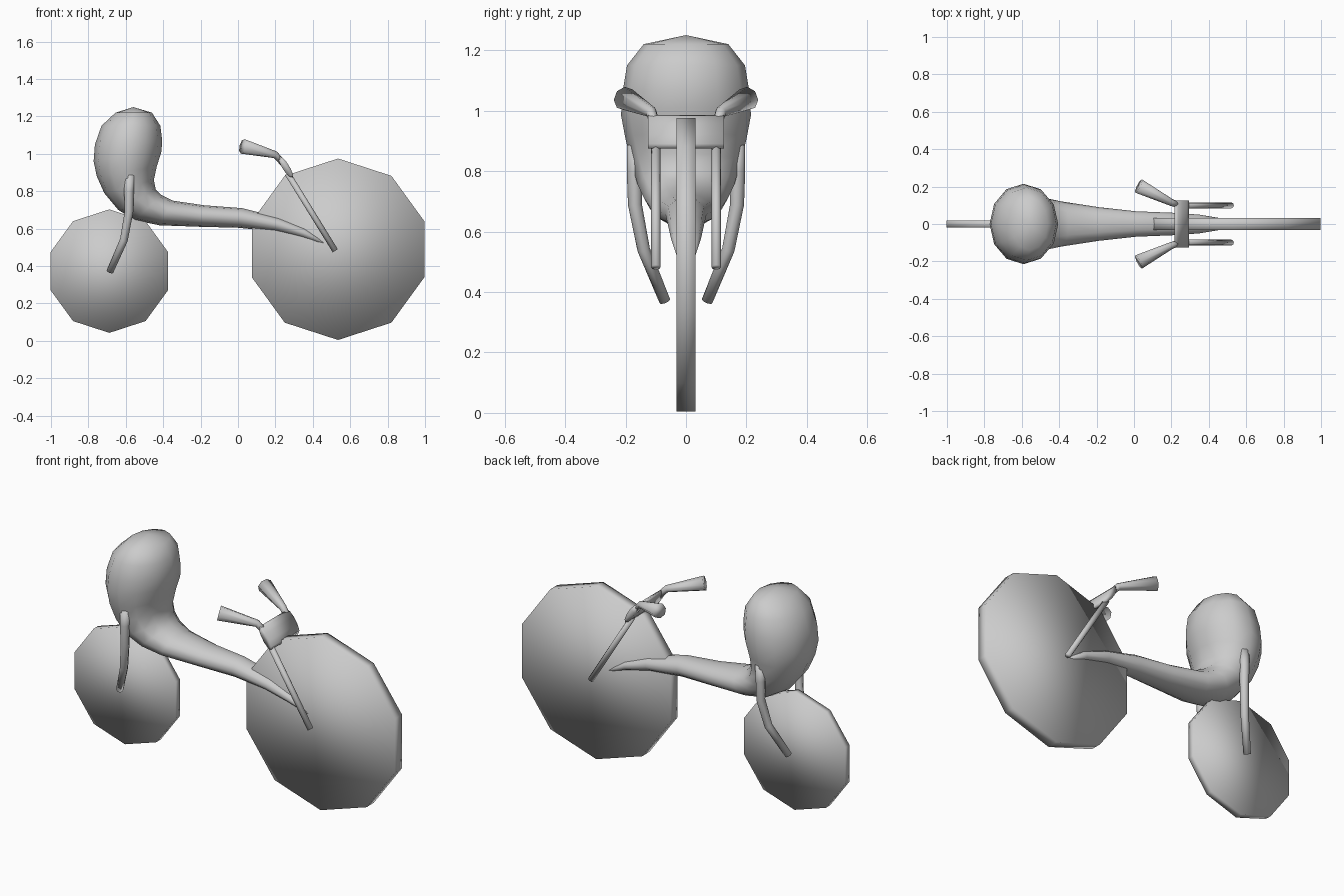
import bpy, bmesh, math
from mathutils import Vector

cube = bpy.data.objects.get("Cube")
if cube:
    bpy.data.objects.remove(cube, do_unlink=True)

grey = bpy.data.materials.new("plain grey")
grey.use_nodes = True
COLOUR = (0.6, 0.6, 0.6, 1)
grey.diffuse_color = COLOUR
grey.node_tree.nodes["Principled BSDF"].inputs["Base Color"].default_value = COLOUR


def loft(name, rings, segs, pole=None):
    """Skin elliptical rings (centre, axis u, axis v); close with caps or a pole."""
    bm = bmesh.new()
    loops = []
    for c, u, v in rings:
        angles = [2 * math.pi * i / segs for i in range(segs)]
        loops.append([bm.verts.new(c + u * math.cos(a) + v * math.sin(a)) for a in angles])
    for a, b in zip(loops, loops[1:]):
        for i in range(segs):
            j = (i + 1) % segs
            bm.faces.new((a[i], a[j], b[j], b[i]))
    if pole:
        tip = bm.verts.new(pole)
        for i in range(segs):
            bm.faces.new((loops[0][i], tip, loops[0][(i + 1) % segs]))
    else:
        bm.faces.new(loops[0])
    bm.faces.new(loops[-1])
    bmesh.ops.recalc_face_normals(bm, faces=bm.faces)
    for f in bm.faces:
        f.smooth = True
    mesh = bpy.data.meshes.new(name)
    bm.to_mesh(mesh)
    bm.free()
    mesh.materials.append(grey)
    obj = bpy.data.objects.new(name, mesh)
    bpy.context.collection.objects.link(obj)
    return obj


def tube(name, points, radii, segs=8):
    """Round bar through points with a radius at each."""
    pts = [Vector(p) for p in points]
    rings = []
    for i, (p, r) in enumerate(zip(pts, radii)):
        t = (pts[min(i + 1, len(pts) - 1)] - pts[max(i - 1, 0)]).normalized()
        u = t.cross(Vector((0, 1, 0))).normalized()
        rings.append((p, u * r, t.cross(u) * r))
    return loft(name, rings, segs)


def wheel(name, x, z, radius, half_width):
    up, across = Vector((0, 0, radius)), Vector((radius, 0, 0))
    loft(name, [(Vector((x, y, z)), up, across) for y in (-half_width, half_width)], 10)


# Solid ten-sided wheels
wheel("front_wheel", 0.535, 0.49, 0.485, 0.032)
wheel("rear_wheel", -0.688, 0.373, 0.33, 0.02)

# Bulbous seat back flowing into the frame: outer x z, inner x z, half width
profile = [
    (-.655, 1.22, -.46, 1.22, .14), (-.73, 1.15, -.415, 1.15, .195),
    (-.765, 1.05, -.405, 1.07, .21), (-.772, .96, -.41, 1.01, .215),
    (-.755, .88, -.435, .93, .2), (-.715, .79, -.45, .86, .18),
    (-.64, .7, -.44, .81, .16), (-.55, .645, -.41, .78, .14),
    (-.42, .618, -.35, .75, .12), (-.2, .61, -.18, .725, .09),
    (0, .605, .02, .71, .068), (.2, .585, .22, .66, .06),
    (.34, .55, .36, .605, .05), (.47, .505, .47, .53, .03),
]
rings = []
for ox, oz, ix, iz, w in profile:
    outer, inner = Vector((ox, 0, oz)), Vector((ix, 0, iz))
    rings.append(((outer + inner) / 2, (outer - inner) / 2, Vector((0, w, 0))))
loft("seat_and_frame", rings, 12, pole=(-.56, 0, 1.25))

# Flat handlebar clamp, its long section lying along the fork
along = Vector((.036, 0, -.056))
thick = Vector((.016, 0, .01))
loft("handlebar_clamp", [(Vector((.255, y, .93)), along, thick) for y in (-.125, .125)], 10)

# Paired bars on both sides
for side, s in (("near", -1), ("far", 1)):
    tube("fork_leg_" + side, [(.265, s * .1, .895), (.52, s * .1, .482)], [.016, .016])
    tube("handle_grip_" + side,
         [(.025, s * .203, 1.04), (.2, s * .115, .995), (.245, s * .1, .945)],
         [.04, .019, .017])
    tube("rear_stay_" + side,
         [(-.58, s * .165, .885), (-.583, s * .17, .8), (-.583, s * .169, .69),
          (-.61, s * .14, .54), (-.685, s * .07, .37)],
         [.03, .026, .023, .021, .019])
